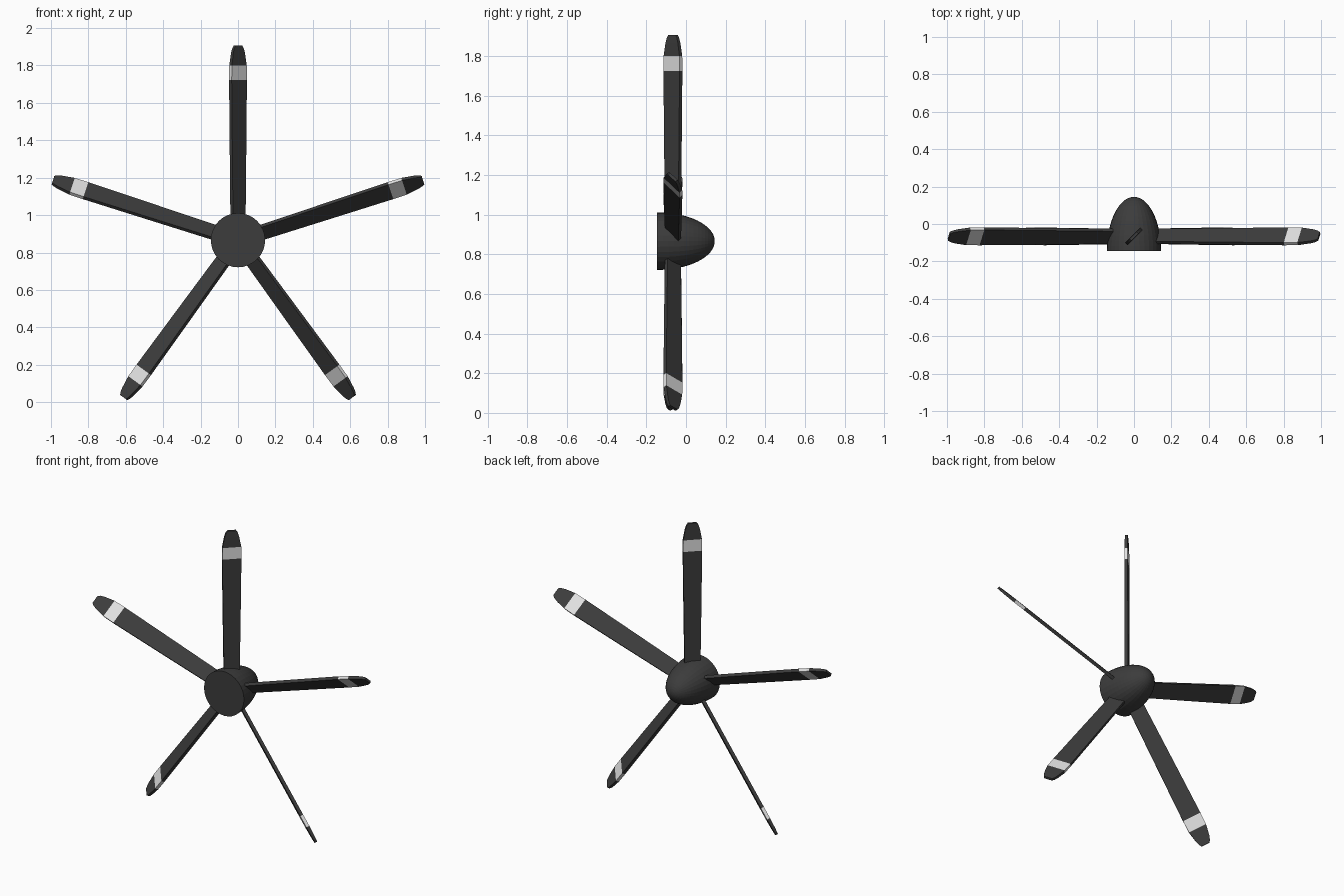
import bpy
import bmesh
from math import radians
from mathutils import Matrix, Vector

cube = bpy.data.objects.get("Cube")
if cube:
    bpy.data.objects.remove(cube, do_unlink=True)

HUB_Z = 0.866      # height of the spin axis
HUB_R = 0.145
BLADES = 5


def material(name, value):
    mat = bpy.data.materials.new(name)
    mat.use_nodes = True
    color = (value, value, value, 1)
    mat.diffuse_color = color
    mat.node_tree.nodes["Principled BSDF"].inputs["Base Color"].default_value = color
    return mat


dark = material("dark_grey", 0.045)
white = material("stripe_white", 0.75)


def to_mesh(bm, name, mats):
    bmesh.ops.recalc_face_normals(bm, faces=bm.faces)
    mesh = bpy.data.meshes.new(name)
    bm.to_mesh(mesh)
    bm.free()
    for mat in mats:
        mesh.materials.append(mat)
    return mesh


def add_object(name, mesh, matrix):
    obj = bpy.data.objects.new(name, mesh)
    bpy.context.collection.objects.link(obj)
    obj.matrix_world = matrix


# Spinner: half of a stretched sphere with a flat front disc
bm = bmesh.new()
bmesh.ops.create_uvsphere(bm, u_segments=32, v_segments=32, radius=HUB_R)
bmesh.ops.delete(bm, geom=[v for v in bm.verts if v.co.z < -0.001], context="VERTS")
bmesh.ops.holes_fill(bm, edges=[e for e in bm.edges if e.is_boundary], sides=0)
bmesh.ops.scale(bm, verts=bm.verts, vec=(1, 1, 2))
bmesh.ops.rotate(bm, verts=bm.verts, matrix=Matrix.Rotation(radians(-90), 3, "X"))
add_object("spinner", to_mesh(bm, "spinner", [dark]),
           Matrix.Translation((0, -HUB_R, HUB_Z)))

# Blade: lofted rectangles as (radius, chord, thickness), pitched 45 degrees
STATIONS = [(0.08, 0.094, 0.02), (0.50, 0.106, 0.02), (0.857, 0.115, 0.02),
            (0.933, 0.113, 0.02), (1.00, 0.088, 0.018), (1.025, 0.072, 0.016),
            (1.04, 0.052, 0.015)]
bm = bmesh.new()
rings = []
for r, chord, thick in STATIONS:
    corners = [(-1, -1), (1, -1), (1, 1), (-1, 1)]
    rings.append([bm.verts.new(Vector((sx * chord / 2, sy * thick / 2, r)))
                  for sx, sy in corners])
for low, high in zip(rings, rings[1:]):
    for i in range(4):
        j = (i + 1) % 4
        bm.faces.new((low[i], low[j], high[j], high[i]))
bm.faces.new(rings[0])
bm.faces.new(rings[-1])
bmesh.ops.rotate(bm, verts=bm.verts, matrix=Matrix.Rotation(radians(45), 3, "Z"))

# White stripe near the tip
for face in bm.faces:
    if 0.86 < face.calc_center_median().z < 0.93:
        face.material_index = 1
blade = to_mesh(bm, "blade", [dark, white])

# Blades spaced evenly around the spin axis
for n in range(BLADES):
    add_object(f"blade_{n + 1}", blade,
               Matrix.Translation((0, -0.066, HUB_Z))
               @ Matrix.Rotation(radians(360 / BLADES * n), 4, "Y"))
